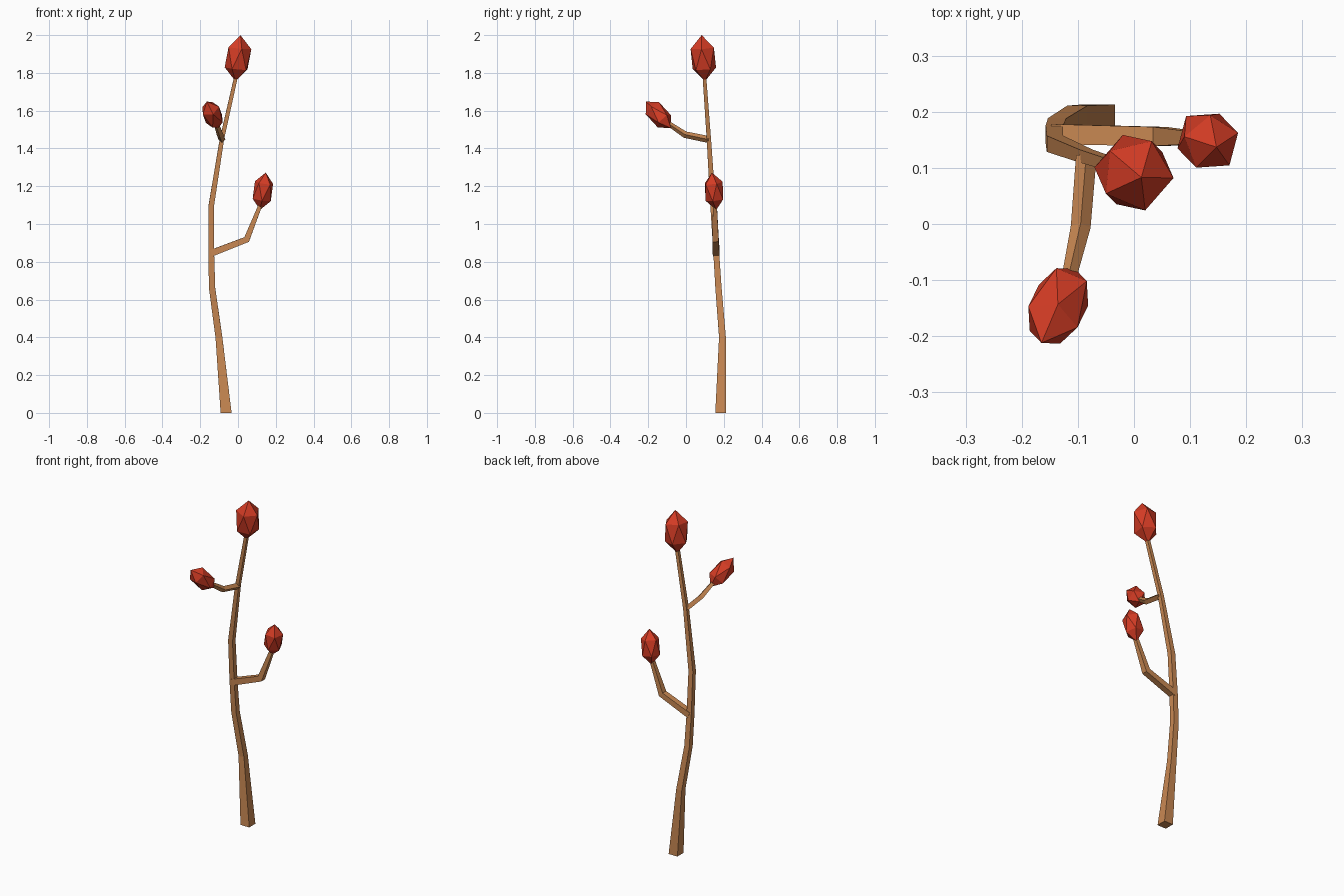
import bpy, bmesh, math
from mathutils import Vector, Matrix

if "Cube" in bpy.data.objects:
    bpy.data.objects.remove(bpy.data.objects["Cube"])


def material(name, rgb):
    m = bpy.data.materials.new(name)
    m.diffuse_color = (*rgb, 1)
    m.use_nodes = True
    m.node_tree.nodes["Principled BSDF"].inputs["Base Color"].default_value = m.diffuse_color
    return m


BARK = material("bark brown", (0.58, 0.245, 0.085))
RED = material("bud red", (0.66, 0.045, 0.018))


def finish(name, bm, mat):
    bmesh.ops.recalc_face_normals(bm, faces=bm.faces[:])
    me = bpy.data.meshes.new(name)
    bm.to_mesh(me)
    bm.free()
    me.materials.append(mat)
    ob = bpy.data.objects.new(name, me)
    bpy.context.collection.objects.link(ob)
    return ob


def square_tube(name, path, ref, roll=0.0, flat_start=False):
    """Four-sided tapered limb; path holds (x, y, z, half width)."""
    bm = bmesh.new()
    pts = [Vector(p[:3]) for p in path]
    rings = []
    for i, p in enumerate(pts):
        t = Vector((0, 0, 0))
        if i > 0:
            t += (p - pts[i - 1]).normalized()
        if i < len(pts) - 1:
            t += (pts[i + 1] - p).normalized()
        if i == 0 and flat_start:
            t = Vector((0, 0, 1))
        t.normalize()
        u = Vector(ref)
        u = (u - t * u.dot(t)).normalized()
        v = t.cross(u)
        r = path[i][3] * math.sqrt(2)
        ring = []
        for k in range(4):
            a = math.radians(45 + 90 * k + roll)
            ring.append(bm.verts.new(p + (u * math.cos(a) + v * math.sin(a)) * r))
        rings.append(ring)
    for a, b in zip(rings, rings[1:]):
        for k in range(4):
            bm.faces.new((a[k], a[(k + 1) % 4], b[(k + 1) % 4], b[k]))
    bm.faces.new(rings[0])
    bm.faces.new(rings[-1])
    return finish(name, bm, BARK)


def bud(name, base, tip, radius, spin):
    """Stretched icosahedron from base point to tip point."""
    base, tip = Vector(base), Vector(tip)
    axis = tip - base
    bm = bmesh.new()
    bmesh.ops.create_icosphere(bm, subdivisions=1, radius=1)
    rot = axis.to_track_quat('Z', 'Y').to_matrix().to_4x4()
    mat = (Matrix.Translation((base + tip) / 2) @ rot
           @ Matrix.Rotation(math.radians(spin), 4, 'Z')
           @ Matrix.Diagonal((radius, radius, axis.length / 2, 1)))
    bmesh.ops.transform(bm, matrix=mat, verts=bm.verts[:])
    return finish(name, bm, RED)


# Main stem
square_tube("main_stem", [
    (-0.063, 0.184, 0.0, 0.029),
    (-0.101, 0.193, 0.40, 0.018),
    (-0.137, 0.172, 0.66, 0.0165),
    (-0.142, 0.160, 0.85, 0.0155),
    (-0.141, 0.143, 1.10, 0.0145),
    (-0.085, 0.121, 1.45, 0.0115),
    (-0.006, 0.096, 1.80, 0.0095)], (1, 0, 0), flat_start=True)

# Side branches
square_tube("lower_branch", [
    (-0.142, 0.160, 0.845, 0.018),
    (0.046, 0.156, 0.918, 0.017),
    (0.122, 0.153, 1.11, 0.010)], (0, 1, 0))
square_tube("upper_branch", [
    (-0.085, 0.121, 1.447, 0.013),
    (-0.095, -0.005, 1.473, 0.0125),
    (-0.118, -0.105, 1.54, 0.009)], (1, 0, 0), roll=45)

# Buds
bud("top_bud", (-0.013, 0.100, 1.755), (0.013, 0.083, 2.0), 0.073, 10)
bud("lower_bud", (0.116, 0.160, 1.075), (0.147, 0.137, 1.272), 0.057, 40)
bud("upper_bud", (-0.105, -0.080, 1.508), (-0.165, -0.212, 1.648), 0.056, 20)
